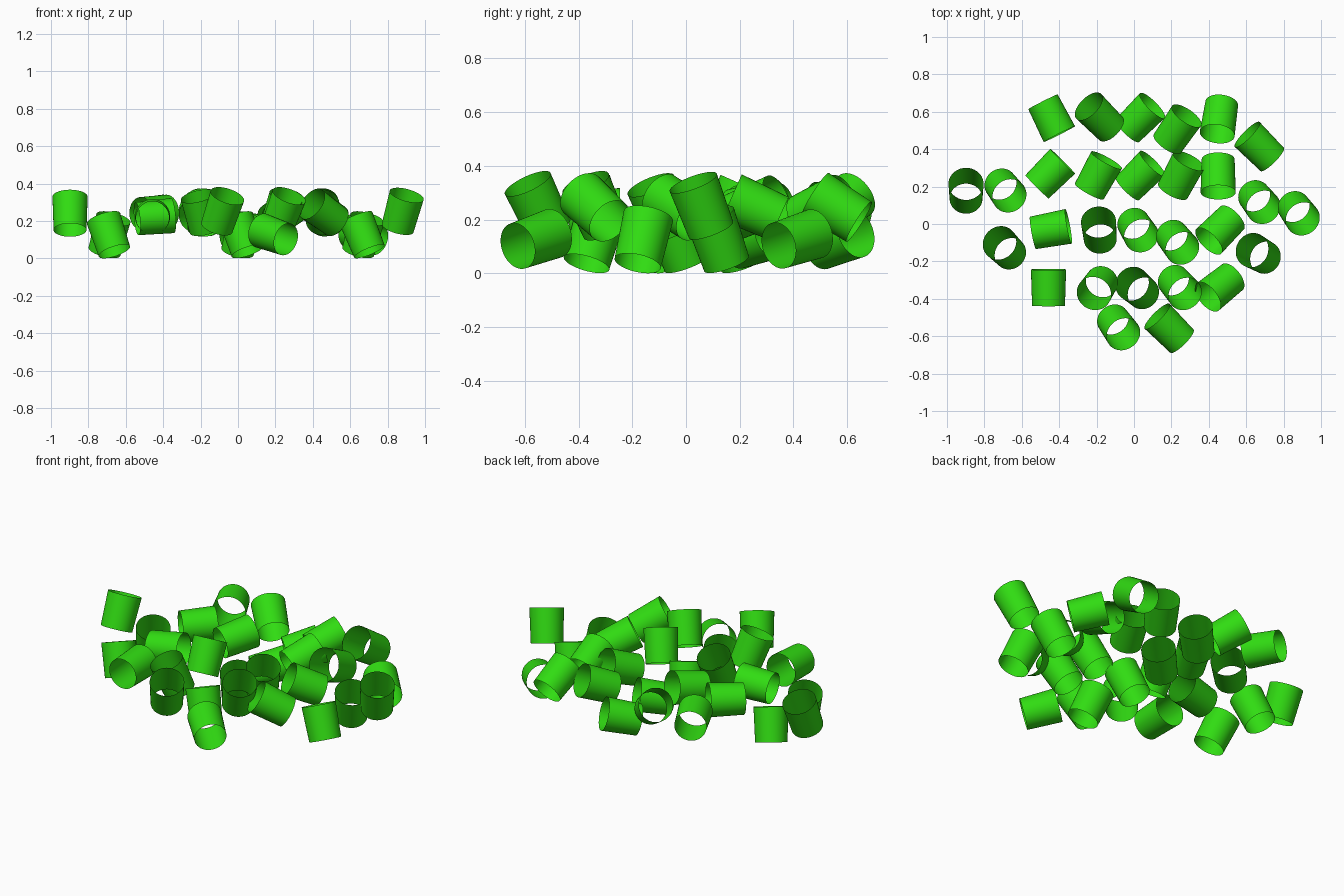
import bpy, bmesh, math
from mathutils import Vector

if "Cube" in bpy.data.objects:
    bpy.data.objects.remove(bpy.data.objects["Cube"])

R_LOW, R_TOP, L, SIDES = 0.088, 0.094, 0.194, 40

mat = bpy.data.materials.new("green")
mat.diffuse_color = (0.03, 0.72, 0.006, 1)
mat.use_nodes = True
mat.node_tree.nodes["Principled BSDF"].inputs["Base Color"].default_value = mat.diffuse_color

# One shared, slightly tapered open tube, axis along z, normals facing out
mesh = bpy.data.meshes.new("tube")
bm = bmesh.new()
bmesh.ops.create_cone(bm, cap_ends=False, segments=SIDES,
                      radius1=R_LOW, radius2=R_TOP, depth=L)
bm.normal_update()
for f in bm.faces:
    f.smooth = True
    if f.normal.dot(f.calc_center_median()) < 0:
        f.normal_flip()
bm.to_mesh(mesh)
bm.free()
mesh.materials.append(mat)

LOW, MID, HIGH = 0.125, 0.22, 0.243


def tube(name, x, y, z, dx, dy, elev):
    """Tube at x, y, z; its raised end points to (dx, dy) at elev degrees."""
    h = Vector((dx, dy, 0)).normalized() * math.cos(math.radians(elev))
    axis = h + Vector((0, 0, math.sin(math.radians(elev))))
    ob = bpy.data.objects.new(name, mesh)
    ob.location = (x, y, z)
    ob.rotation_euler = axis.to_track_quat('Z', 'Y').to_euler()
    bpy.context.collection.objects.link(ob)


# Each group: x, y, height layer, lean direction, elevation
groups = {
    "back_row_tube": [
        (-.443, .567, HIGH, .45, -.89, 2), (-.183, .570, HIGH, -.7, .7, 30),
        (.032, .567, LOW, .7, .7, 15), (.230, .505, HIGH, .57, .82, 22),
        (.457, .563, HIGH, -.15, -1, 32), (.672, .412, LOW, -.7, .7, 13)],
    "second_row_tube": [
        (-.450, .267, HIGH, .7, .7, 2), (-.193, .258, HIGH, .48, .87, 10),
        (.032, .257, LOW, .7, .7, 13), (.250, .258, HIGH, .45, .85, 20),
        (.450, .258, HIGH, 0, -1, 24)],
    "left_tube": [
        (-.898, .175, .24, 0, 1, 66), (-.690, .182, LOW, .57, -.75, 66),
        (-.690, -.130, LOW, -.6, .6, 65)],
    "third_row_tube": [
        (-.445, -.030, MID, .98, .18, 5), (-.185, -.035, HIGH, -.1, 1, 62),
        (.018, -.030, LOW, .5, -.8, 66), (.230, -.095, HIGH, .6, -.75, 62),
        (.462, -.030, HIGH, -.7, -.7, 25)],
    "right_tube": [
        (.667, .120, LOW, .6, -.75, 66), (.878, .060, .25, .55, -.75, 65),
        (.667, -.160, LOW, -.9, .5, 65)],
    "fourth_row_tube": [
        (-.457, -.340, MID, 0, 1, 2), (-.193, -.340, HIGH, -.5, -.75, 67),
        (.020, -.345, LOW, -.7, .6, 66), (.242, -.337, .25, .6, -.7, 60),
        (.460, -.337, HIGH, -.75, -.6, 30)],
    "front_tube": [
        (-.085, -.550, .25, .5, -.7, 60), (.190, -.560, LOW, -.7, .7, 14)],
}
for name, rows in groups.items():
    for i, row in enumerate(rows):
        tube(f"{name}_{i + 1}", *row)
